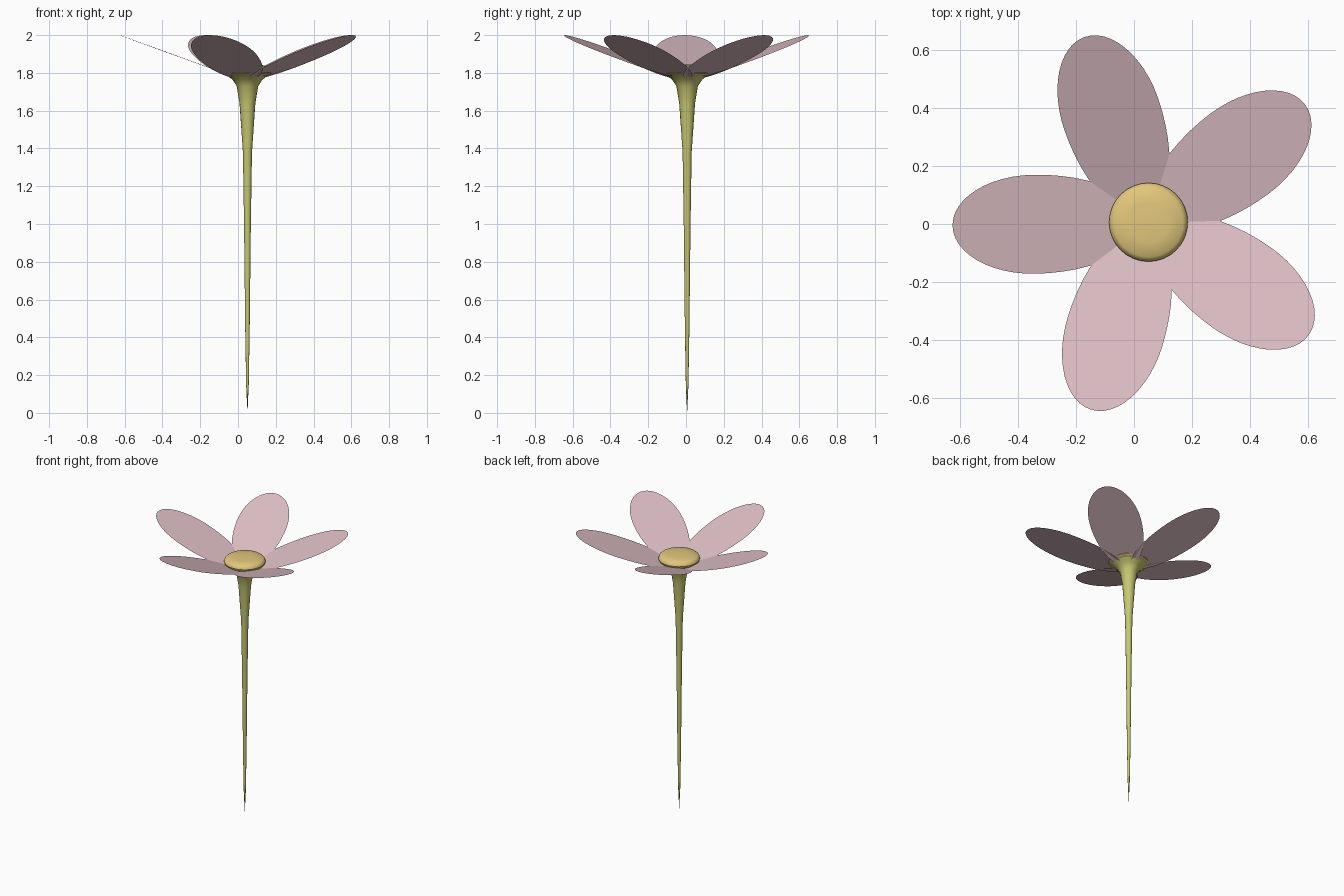
import bpy
import bmesh
from math import sin, cos, pi, radians

if "Cube" in bpy.data.objects:
    bpy.data.objects.remove(bpy.data.objects["Cube"], do_unlink=True)

CX, CY = 0.05, 0.006          # axis of the flower


def material(name, rgb):
    m = bpy.data.materials.new(name)
    m.use_nodes = True
    m.diffuse_color = (*rgb, 1)
    m.node_tree.nodes["Principled BSDF"].inputs["Base Color"].default_value = (*rgb, 1)
    return m


pink = material("petal pink", (0.73, 0.52, 0.56))
green = material("stem green", (0.58, 0.58, 0.17))
gold = material("centre gold", (0.76, 0.57, 0.2))


def finish(name, bm, mat, smooth=True):
    mesh = bpy.data.meshes.new(name)
    bm.to_mesh(mesh)
    bm.free()
    mesh.materials.append(mat)
    ob = bpy.data.objects.new(name, mesh)
    ob.location = (CX, CY, 0)
    bpy.context.collection.objects.link(ob)
    if smooth:
        bpy.ops.object.select_all(action="DESELECT")
        ob.select_set(True)
        bpy.context.view_layer.objects.active = ob
        bpy.ops.object.shade_smooth_by_angle(angle=radians(35))
    return ob


def lathe(name, profile, sides, mat):
    """Spin a (radius, height) profile around the flower axis."""
    bm = bmesh.new()
    verts = [bm.verts.new((r, 0, z)) for r, z in profile]
    edges = [bm.edges.new(pair) for pair in zip(verts, verts[1:])]
    bmesh.ops.spin(bm, geom=verts + edges, axis=(0, 0, 1), cent=(0, 0, 0),
                   angle=2 * pi, steps=sides, use_duplicate=False)
    bmesh.ops.remove_doubles(bm, verts=bm.verts, dist=0.0002)
    bmesh.ops.recalc_face_normals(bm, faces=bm.faces)
    return finish(name, bm, mat)


# Stem tapering to a point, flaring into a cup
lathe("stem", [(0, 0), (0.007, 0.15), (0.012, 0.45), (0.018, 1.0), (0.024, 1.38),
               (0.042, 1.64), (0.057, 1.73), (0.08, 1.765), (0.122, 1.795), (0, 1.797)],
      16, green)

# Button-shaped flower centre
lathe("flower_centre", [(0, 1.785), (0.115, 1.787), (0.131, 1.798), (0.136, 1.812),
                        (0.132, 1.826), (0.12, 1.836), (0.07, 1.842), (0, 1.845)],
      32, gold)


# Five flat egg-shaped petals rising outwards
def petal(index, angle, points=48):
    bm = bmesh.new()
    ring = []
    for i in range(points):
        t = 2 * pi * i / points
        along = 0.395 + cos(t) * (0.282 if cos(t) > 0 else 0.37)
        across = 0.171 * sin(t)
        ring.append(bm.verts.new((along * cos(angle) - across * sin(angle),
                                  along * sin(angle) + across * cos(angle),
                                  1.754 + 0.363 * along)))
    bm.faces.new(ring)
    finish(f"petal_{index + 1}", bm, pink, smooth=False)


for k in range(5):
    petal(k, radians(37 + 72 * k))
